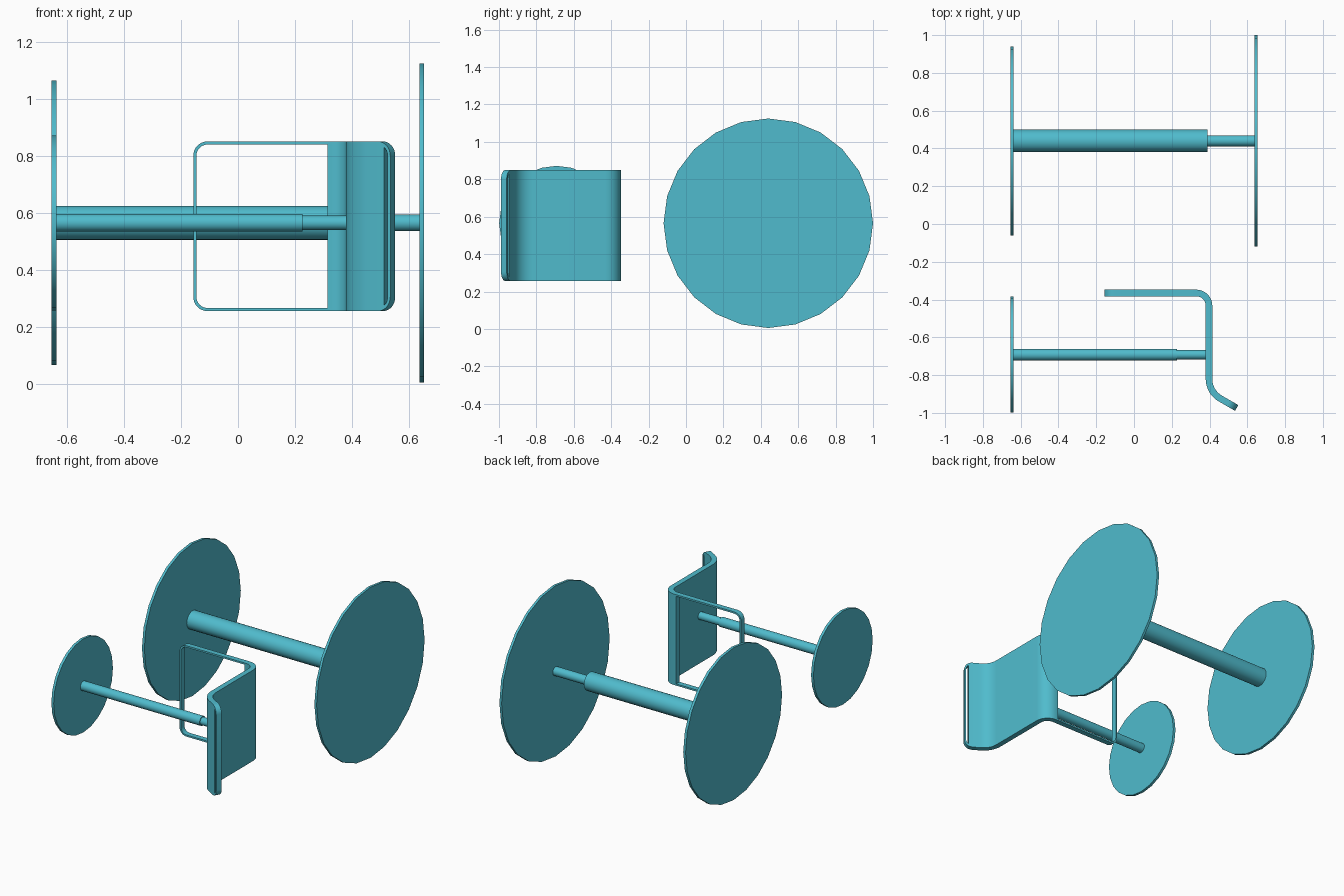
import bpy, bmesh, math
from math import sin, cos, pi, radians

if "Cube" in bpy.data.objects:
    bpy.data.objects.remove(bpy.data.objects["Cube"])

teal = bpy.data.materials.new("teal")
teal.diffuse_color = (0.08, 0.50, 0.61, 1)
teal.use_nodes = True
teal.node_tree.nodes["Principled BSDF"].inputs["Base Color"].default_value = teal.diffuse_color
AXIS_Z = 0.565


def finish(name, bm):
    bmesh.ops.recalc_face_normals(bm, faces=bm.faces[:])
    me = bpy.data.meshes.new(name)
    bm.to_mesh(me)
    bm.free()
    me.materials.append(teal)
    ob = bpy.data.objects.new(name, me)
    bpy.context.collection.objects.link(ob)
    bpy.ops.object.select_all(action='DESELECT')
    ob.select_set(True)
    bpy.context.view_layer.objects.active = ob
    bpy.ops.object.shade_smooth_by_angle(angle=radians(30))
    return ob


def x_cylinder(name, x0, x1, y, r, sides=24):
    bm = bmesh.new()
    rings = [[bm.verts.new((x, y + r * cos(2 * pi * i / sides), AXIS_Z + r * sin(2 * pi * i / sides)))
              for i in range(sides)] for x in (x0, x1)]
    for ring in rings:
        bm.faces.new(ring)
    for i in range(sides):
        j = (i + 1) % sides
        bm.faces.new((rings[0][i], rings[0][j], rings[1][j], rings[1][i]))
    return finish(name, bm)


# Discs and stepped rods
x_cylinder("large_left_disc", -0.655, -0.638, 0.44, 0.50)
x_cylinder("right_disc", 0.638, 0.654, 0.44, 0.56)
x_cylinder("small_left_disc", -0.655, -0.638, -0.692, 0.307)
x_cylinder("large_rod", -0.64, 0.39, 0.44, 0.06)
x_cylinder("large_rod_tip", 0.38, 0.64, 0.44, 0.029)
x_cylinder("small_rod", -0.64, 0.227, -0.692, 0.031)
x_cylinder("small_rod_tip", 0.22, 0.39, -0.692, 0.025)

# Bent bracket path seen from above: (length, total turn) per segment
SEGS = [(0.487, 0), (0.067 * pi / 2, -pi / 2), (0.388, 0), (0.12 * pi / 3, pi / 3), (0.10, 0)]
TOTAL = sum(l for l, _ in SEGS)
T, ZMID, HALF, ROUND, RIM = 0.0175, 0.553, 0.298, 0.05, 0.011


def bend(s, z, off):
    """Map a flat (distance, height, offset) point onto the bent path."""
    x, y, h = -0.157, -0.365, 0.0
    for k, (l, turn) in enumerate(SEGS):
        d = min(s, l) if k < len(SEGS) - 1 else s
        a = turn * d / l
        chord = d if turn == 0 else 2 * (l / turn) * sin(a / 2)
        x += chord * cos(h + a / 2)
        y += chord * sin(h + a / 2)
        h += a
        s -= d
        if s <= 0:
            break
    return (x - sin(h) * off, y + cos(h) * off, z)


# Stations along the path, denser in the bends
stations, s = [], 0
for l, turn in SEGS:
    n = 8 if turn else 1
    stations += [s + l * i / n for i in range(n)]
    s += l
stations = [v for v in stations if ROUND < v < TOTAL - ROUND]

# Rim: rounded rectangle as (s, z, inward s, inward z), wrapped along the path
loop = []


def corner(cs, cz, start):
    for i in range(9):
        a = start + i * pi / 16
        loop.append((cs + ROUND * cos(a), cz + ROUND * sin(a), -cos(a), -sin(a)))


top, low = ZMID + HALF, ZMID - HALF
corner(ROUND, low + ROUND, pi)
loop += [(v, low, 0, 1) for v in stations]
corner(TOTAL - ROUND, low + ROUND, 1.5 * pi)
corner(TOTAL - ROUND, top - ROUND, 0)
loop += [(v, top, 0, -1) for v in reversed(stations)]
corner(ROUND, top - ROUND, pi / 2)

bm = bmesh.new()
rings = []
for s, z, ds, dz in loop:
    si, zi = s + ds * RIM, z + dz * RIM
    rings.append([bm.verts.new(bend(*p)) for p in
                  ((s, z, T), (si, zi, T), (si, zi, -T), (s, z, -T))])
for a, b in zip(rings, rings[1:] + rings[:1]):
    for k in range(4):
        m = (k + 1) % 4
        bm.faces.new((a[k], a[m], b[m], b[k]))
finish("bracket_rim", bm)

# Solid panel inside the rim, with a narrow slot left at the lip
start, end = 0.472, TOTAL - 0.026
cols = [start] + [v for v in stations if v > start] + [TOTAL - ROUND + i * (ROUND - 0.026) / 4 for i in range(5)]
bm = bmesh.new()
rings = []
for s in cols:
    r = ROUND - RIM
    d = max(0, s - (TOTAL - ROUND))
    h = HALF - ROUND + math.sqrt(r * r - d * d)
    rings.append([bm.verts.new(bend(s, ZMID + sg * h, off)) for sg, off in
                  ((1, T), (-1, T), (-1, -T), (1, -T))])
for a, b in zip(rings, rings[1:]):
    for k in range(4):
        m = (k + 1) % 4
        bm.faces.new((a[k], a[m], b[m], b[k]))
bm.faces.new(rings[0])
bm.faces.new(rings[-1])
finish("bracket_panel", bm)
